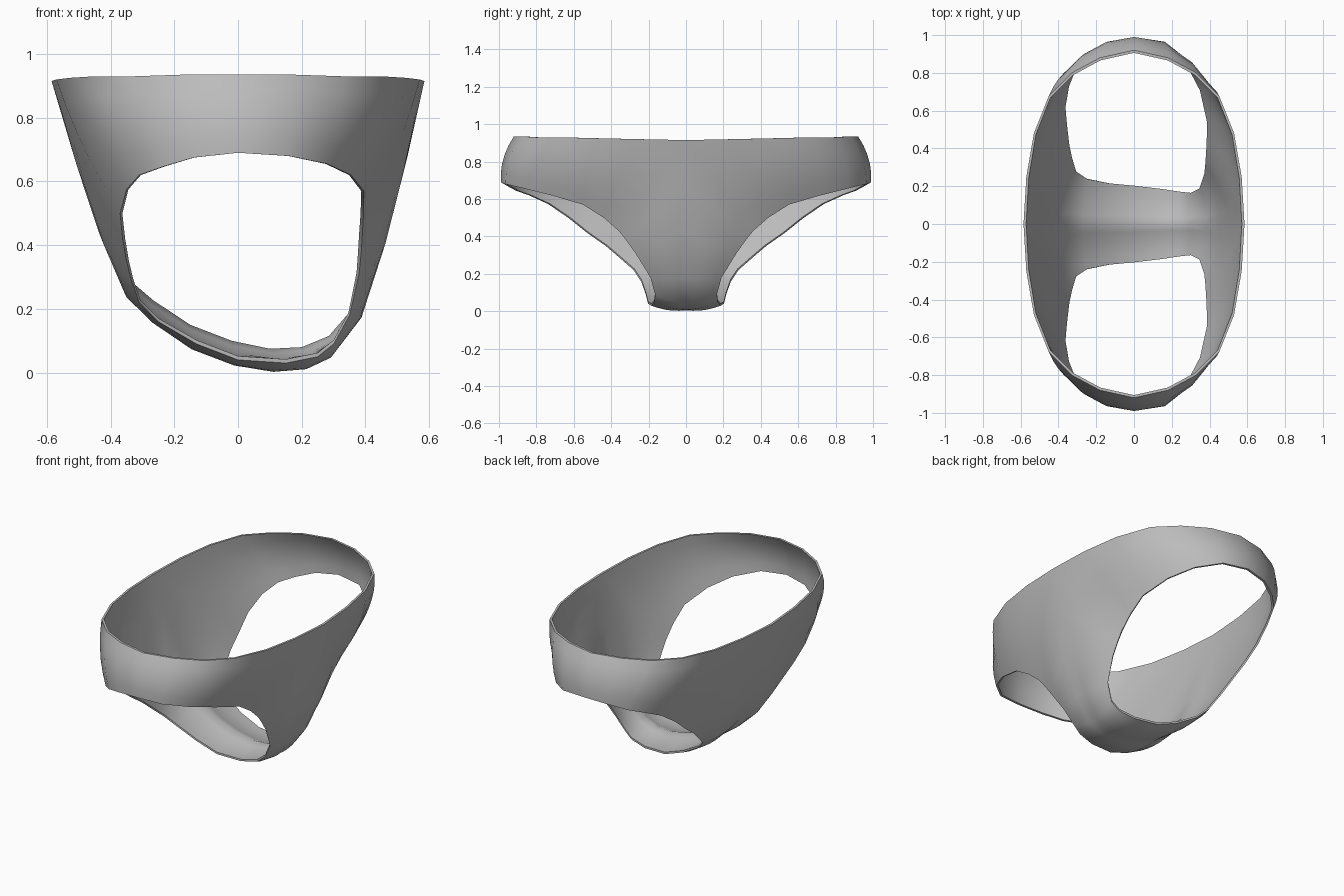
import bpy, bmesh, math
from mathutils import Vector

cube = bpy.data.objects.get("Cube")
if cube:
    bpy.data.objects.remove(cube)

# One plain fabric colour
fabric = bpy.data.materials.new("grey fabric")
fabric.use_nodes = True
grey = (0.5, 0.5, 0.5, 1)
fabric.diffuse_color = grey
fabric.node_tree.nodes["Principled BSDF"].inputs["Base Color"].default_value = grey

# Leg opening of one half, starting at the middle of the waistband
leg_hole = [
    (0, .99, .69), (.16, .965, .68), (.28, .86, .655), (.355, .72, .62),
    (.395, .55, .57), (.394, .44, .5), (.39, .36, .43), (.387, .32, .38),
    (.38, .27, .31), (.35, .19, .18), (.3, .165, .09), (.25, .17, .05),
    (.15, .185, .03), (0, .203, .04), (-.13, .215, .09), (-.25, .24, .16),
    (-.31, .28, .22), (-.335, .36, .29), (-.35, .43, .35), (-.362, .53, .42),
    (-.37, .63, .5), (-.35, .74, .575), (-.31, .84, .62), (-.24, .91, .645),
    (-.14, .965, .675)]

# Waist rim quarter, then the centre line down one side and up the other
rim = [(0, .92, .935), (.18, .88, .935), (.33, .8, .93), (.45, .68, .93),
       (.53, .48, .925), (.57, .25, .92), (.585, 0, .915)]
centre = [(.53, .67), (.47, .44), (.39, .18), (.285, .045), (.2, .01), (.1, .005),
          (-.02, .03), (-.15, .08), (-.27, .175), (-.36, .27), (-.45, .49), (-.53, .73)]
border = rim + [(x, 0, z) for x, z in centre]
border += [(-x, y, z) for x, y, z in reversed(rim[1:])]

ROWS = 5
MIDDLE = Vector((0, 0, 0.7))


def lowness(z):
    return max(0, min(1, (0.4 - z) / 0.3))


def inward(p, on_border):
    """Inner surface point: thin at the waist, padded under the crotch."""
    p = Vector(p)
    low = lowness(p.z)
    flat = Vector((p.x, p.y, 0)).normalized()
    q = p - flat * 0.014 * (1 - low)
    q.z += low * (0.07 if on_border else 0.012)
    if on_border and abs(p.y) < 1e-6:
        q.y = 0
    return q


def strip(start, end, bulge):
    """Curved row of points from one edge to the other."""
    start, end = Vector(start), Vector(end)
    out = ((start + end) / 2 - MIDDLE).normalized()
    return [start.lerp(end, i / ROWS) + out * bulge * 4 * (i / ROWS) * (1 - i / ROWS)
            for i in range(ROWS + 1)]


# Loft each column: outside from border to leg hole, then back along the inside
bm = bmesh.new()
columns = []
for b, h in zip(border, leg_hole):
    low = lowness(b[2])
    outer = strip(b, h, 0.022 - 0.01 * low)
    inner = strip(inward(h, False), inward(b, True), 0.022 - 0.01 * low)
    columns.append([bm.verts.new(p) for p in outer + inner])

count = len(columns)
for i in range(count):
    a, b = columns[i], columns[(i + 1) % count]
    for j in range(len(a) - 1):
        bm.faces.new((a[j], a[j + 1], b[j + 1], b[j]))
    # Close the rim along the waist only
    if a[0].co.z > 0.9 and b[0].co.z > 0.9:
        bm.faces.new((a[-1], a[0], b[0], b[-1]))

# Mirror front to back and weld along the centre line
twin = bmesh.ops.duplicate(bm, geom=bm.verts[:] + bm.edges[:] + bm.faces[:])["geom"]
for v in twin:
    if isinstance(v, bmesh.types.BMVert):
        v.co.y = -v.co.y
bmesh.ops.remove_doubles(bm, verts=bm.verts[:], dist=0.0005)
bmesh.ops.recalc_face_normals(bm, faces=bm.faces[:])

mesh = bpy.data.meshes.new("briefs")
bm.to_mesh(mesh)
bm.free()
mesh.materials.append(fabric)
briefs = bpy.data.objects.new("briefs", mesh)
bpy.context.collection.objects.link(briefs)

bpy.context.view_layer.objects.active = briefs
briefs.select_set(True)
bpy.ops.object.shade_smooth_by_angle(angle=math.radians(40))
